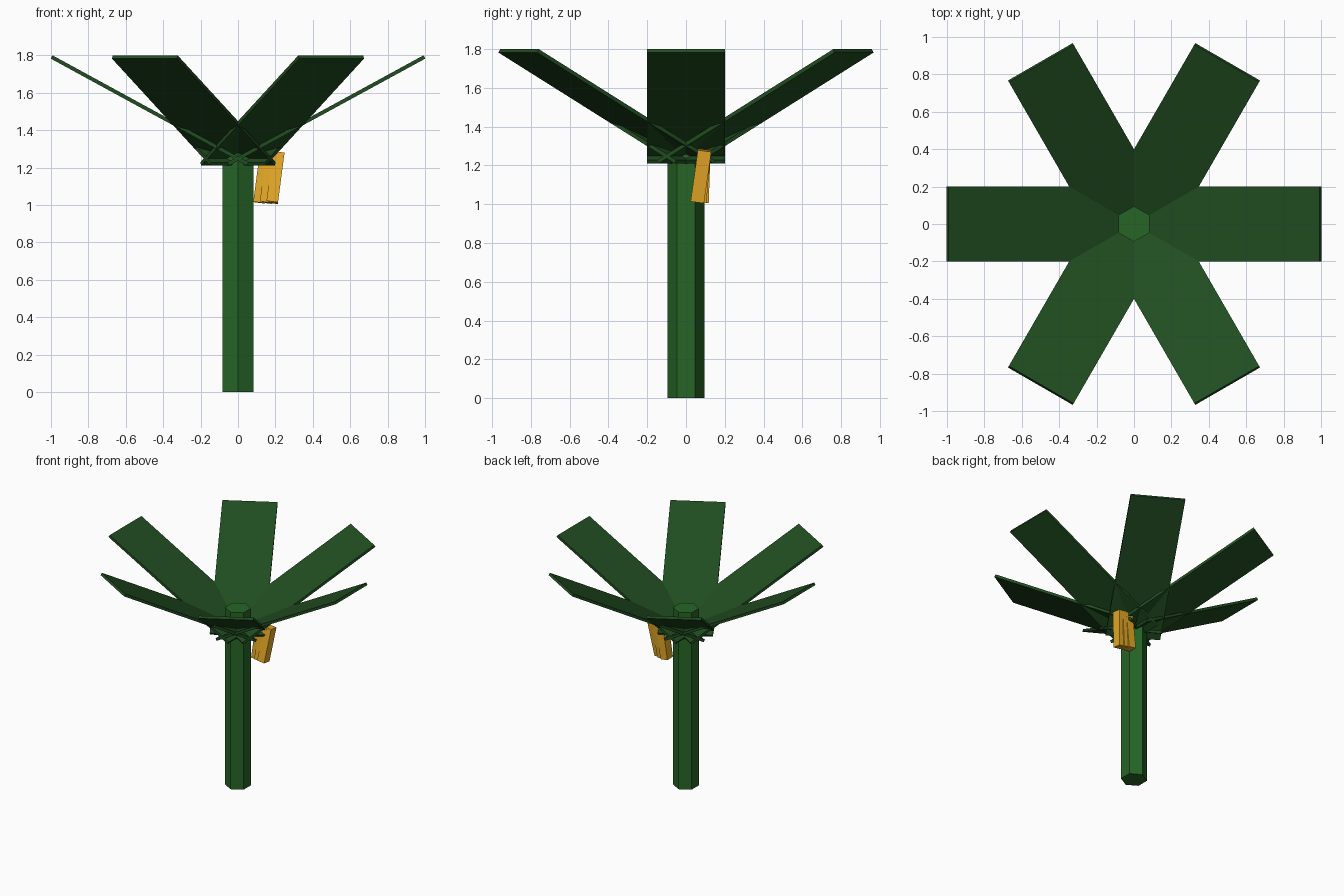
import bpy
from math import radians, cos, sin
from mathutils import Matrix, Vector

if "Cube" in bpy.data.objects:
    bpy.data.objects.remove(bpy.data.objects["Cube"])


def material(name, color):
    m = bpy.data.materials.new(name)
    m.diffuse_color = (*color, 1)
    m.use_nodes = True
    m.node_tree.nodes["Principled BSDF"].inputs["Base Color"].default_value = m.diffuse_color
    return m


GREEN = material("stalk_green", (0.02, 0.13, 0.02))
LEAF = material("leaf_green", (0.015, 0.075, 0.015))
YELLOW = material("fruit_yellow", (0.8, 0.4, 0.02))


def box(name, size, matrix, mat):
    bpy.ops.mesh.primitive_cube_add(size=1)
    o = bpy.context.object
    o.name = name
    o.data.transform(matrix @ Matrix.Diagonal((*size, 1)))
    o.data.materials.append(mat)
    return o


# Hexagonal stalk, corners on the y axis
bpy.ops.mesh.primitive_cylinder_add(vertices=6, radius=0.095, depth=1.41, location=(0, 0, 0.705))
stalk = bpy.context.object
stalk.name = "stalk"
stalk.data.materials.append(GREEN)

# Six flat leaves rising outwards, inner ends crossing the stalk
for i in range(6):
    m = (Matrix.Rotation(radians(60 * i), 4, 'Z')
         @ Matrix.Translation((0.472, 0, 1.505))
         @ Matrix.Rotation(radians(-28.6), 4, 'Y'))
    box(f"leaf_{i + 1}", (1.195, 0.4, 0.02), m, LEAF)

# Overlapping bunch of leaning fruit hanging beside the stalk
for i, (x, y, lean_x, lean_y) in enumerate([(0.2, 0.077, 7.5, 8), (0.165, 0.082, 7.5, 5), (0.13, 0.087, 7.5, 2)]):
    m = (Matrix.Translation((x, y, 1.146))
         @ Matrix.Rotation(radians(lean_x), 4, 'Y')
         @ Matrix.Rotation(radians(-lean_y), 4, 'X'))
    box(f"fruit_{i + 1}", (0.062, 0.07, 0.27), m, YELLOW)
